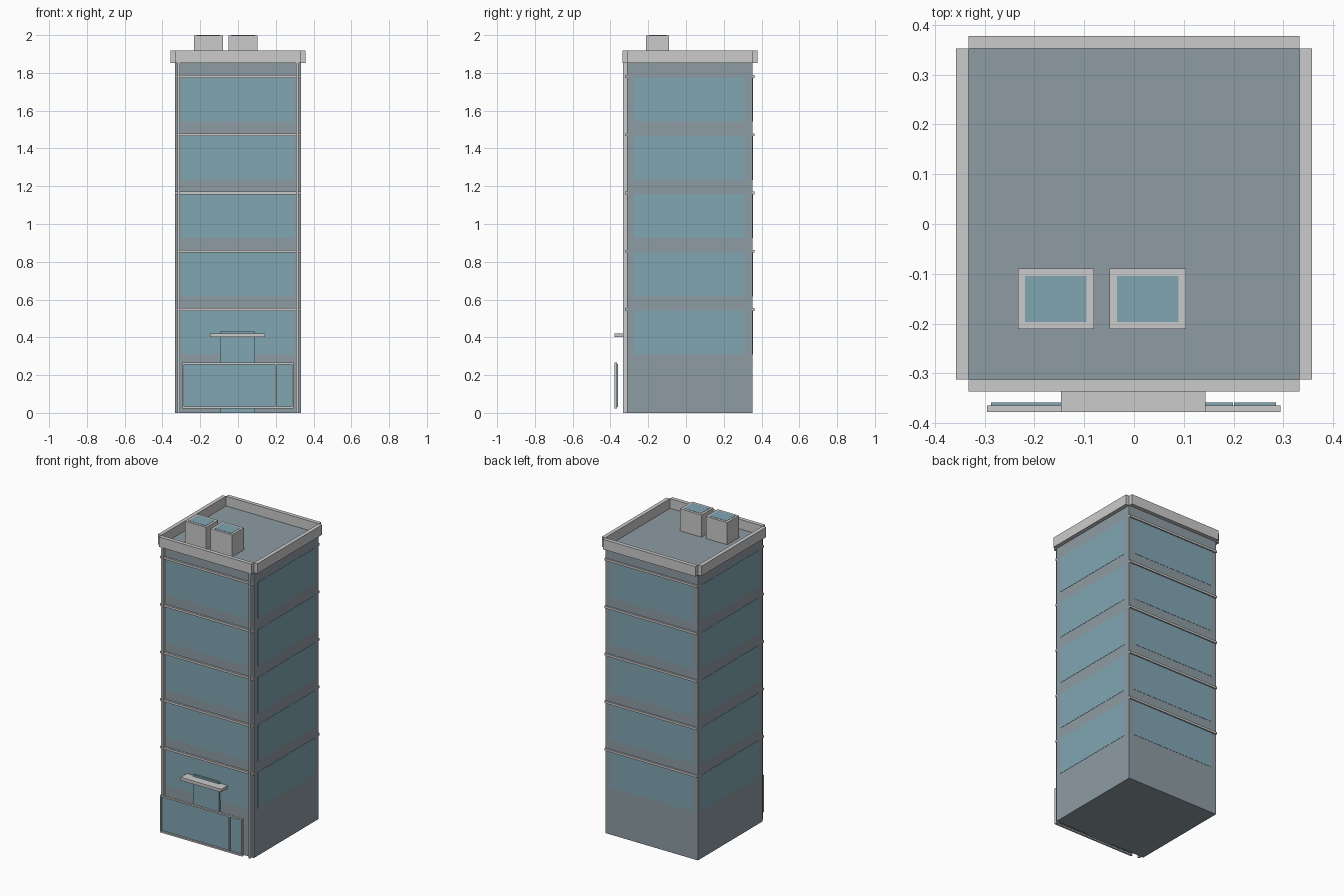
import bpy

if "Cube" in bpy.data.objects:
    bpy.data.objects.remove(bpy.data.objects["Cube"])


def material(name, rgb):
    m = bpy.data.materials.new(name)
    m.diffuse_color = (*rgb, 1)
    m.use_nodes = True
    m.node_tree.nodes["Principled BSDF"].inputs["Base Color"].default_value = m.diffuse_color
    return m


WALL = material("wall_blue_grey", (0.27, 0.33, 0.37))
GLASS = material("glass_blue", (0.22, 0.38, 0.45))


def box(name, x, y, z, mat=None):
    """Box from (min, max) ranges on each axis."""
    bpy.ops.mesh.primitive_cube_add(size=1)
    ob = bpy.context.object
    ob.name = name
    for v in ob.data.vertices:
        v.co = [r[0] if c < 0 else r[1] for c, r in zip(v.co, (x, y, z))]
    if mat:
        ob.data.materials.append(mat)
    return ob


W = 0.333                     # half width of the tower
FRONT, BACK = -0.312, 0.353   # wall planes
ROOF = 1.855
EPS = 0.0015                  # panes sit just proud of the wall

# Tower
box("tower_body", (-W, W), (FRONT, BACK), (0, ROOF), WALL)

# Front corner pilasters
for side, x in (("left", (-0.32, -0.307)), ("right", (0.307, 0.32))):
    box(f"pilaster_{side}", x, (-0.333, FRONT), (0, ROOF))

# Five floors of window bands, with ledges on front and back
for i in range(5):
    z0 = 0.308 + i * 0.3085
    z = (z0, z0 + 0.234)
    ledge = (z0 + 0.232, z0 + 0.246)
    box(f"front_window_{i}", (-0.298, 0.298), (FRONT - EPS, FRONT + 0.01), z, GLASS)
    box(f"back_window_{i}", (-0.298, 0.298), (BACK - 0.01, BACK + EPS), z, GLASS)
    box(f"left_window_{i}", (-W - EPS, -W + 0.01), (-0.275, 0.312), z, GLASS)
    box(f"right_window_{i}", (W - 0.01, W + EPS), (-0.275, 0.312), z, GLASS)
    box(f"front_ledge_{i}", (-W, W), (FRONT - 0.012, FRONT), ledge)
    box(f"back_ledge_{i}", (-W, W), (BACK, BACK + 0.01), ledge)

# Parapet: four slabs around the roof with open corners
pz = (1.853, 1.918)
box("parapet_front", (-W, W), (-0.337, FRONT), pz)
box("parapet_back", (-W, W), (BACK, 0.378), pz)
box("parapet_left", (-0.358, -W), (FRONT, BACK), pz)
box("parapet_right", (W, 0.358), (FRONT, BACK), pz)

# Rooftop units with glazed tops
for i, x in enumerate((-0.157, 0.0275)):
    box(f"roof_unit_{i}", (x - 0.0765, x + 0.0765), (-0.211, -0.089), (ROOF, 1.9985))
    box(f"roof_unit_glass_{i}", (x - 0.062, x + 0.062), (-0.197, -0.104), (1.99, 2.0), GLASS)

# Entrance door and canopy
box("door_glass", (-0.095, 0.091), (-0.325, FRONT), (0, 0.432), GLASS)
box("canopy", (-0.147, 0.144), (-0.378, FRONT), (0.401, 0.421))

# Shopfront screen: grey frame bars with glass panes behind
fy, fz = (-0.378, -0.365), (0.024, 0.266)
for name, x in (("left", (-0.295, -0.287)), ("middle", (0.196, 0.204)), ("right", (0.285, 0.294))):
    box(f"screen_post_{name}", x, fy, fz)
for name, z in (("bottom", (0.024, 0.034)), ("top", (0.256, 0.266))):
    box(f"screen_rail_{name}", (-0.295, 0.294), fy, z)
for name, x in (("large", (-0.287, 0.199)), ("small", (0.201, 0.285))):
    box(f"screen_glass_{name}", x, (-0.368, -0.359), (0.032, 0.258), GLASS)
